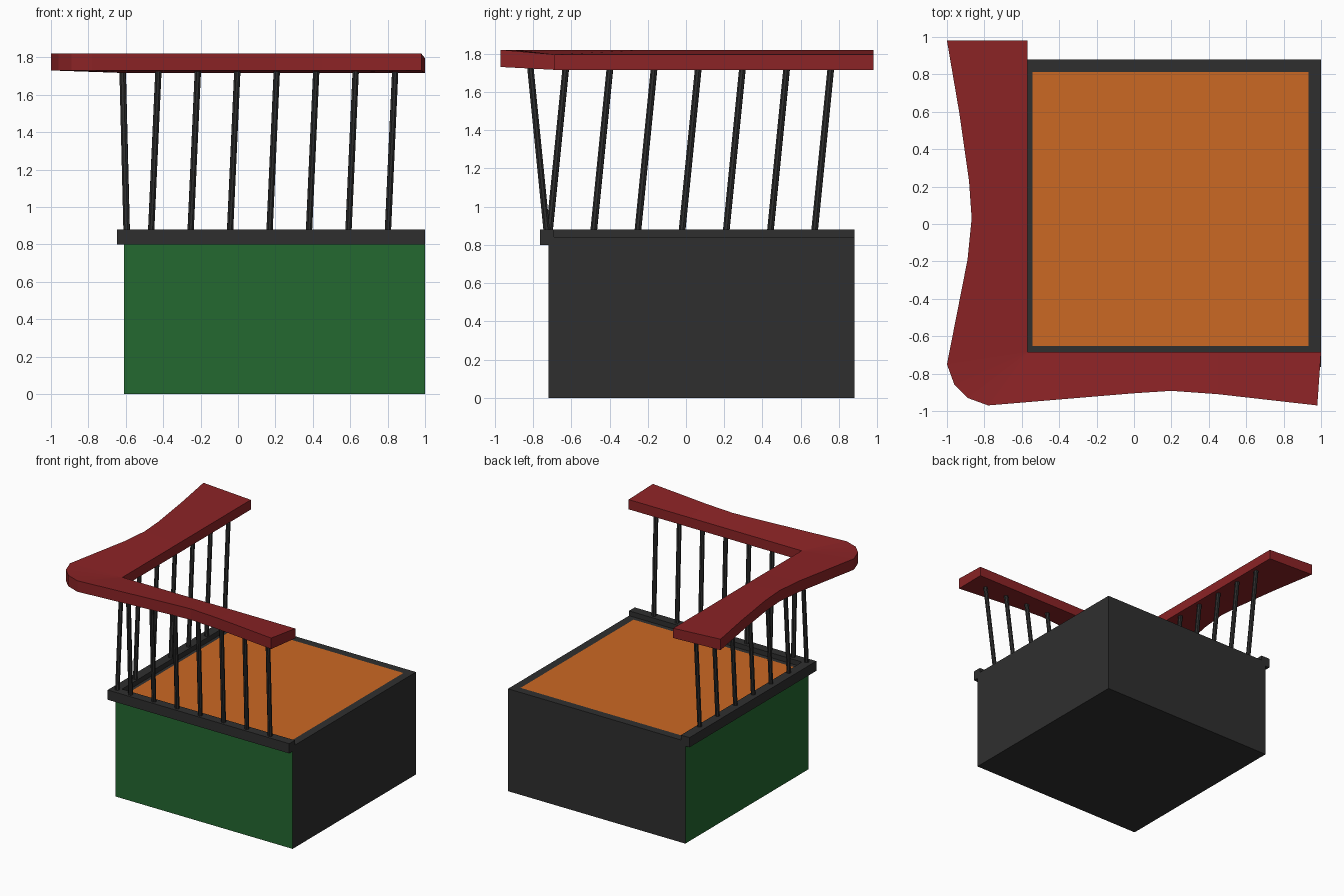
import bpy, bmesh
from mathutils import Vector

cube = bpy.data.objects.get("Cube")
if cube:
    bpy.data.objects.remove(cube, do_unlink=True)


def material(name, rgb):
    m = bpy.data.materials.new(name)
    m.use_nodes = True
    m.diffuse_color = (*rgb, 1)
    m.node_tree.nodes["Principled BSDF"].inputs["Base Color"].default_value = (*rgb, 1)
    return m


charcoal = material("charcoal", (0.028, 0.028, 0.028))
green = material("green", (0.017, 0.138, 0.03))
orange = material("orange", (0.6, 0.138, 0.017))
red = material("red", (0.26, 0.017, 0.019))


def finish(name, bm, *mats):
    bmesh.ops.recalc_face_normals(bm, faces=bm.faces)
    mesh = bpy.data.meshes.new(name)
    bm.to_mesh(mesh)
    bm.free()
    for m in mats:
        mesh.materials.append(m)
    obj = bpy.data.objects.new(name, mesh)
    bpy.context.collection.objects.link(obj)
    return obj


def prism(bm, outline, z0, z1):
    base = bm.faces.new([bm.verts.new((x, y, z0)) for x, y in outline])
    new = bmesh.ops.extrude_face_region(bm, geom=[base])["geom"]
    verts = [v for v in new if isinstance(v, bmesh.types.BMVert)]
    bmesh.ops.translate(bm, verts=verts, vec=(0, 0, z1 - z0))


LEFT, RIGHT, FRONT, BACK = -0.61, 1.0, -0.72, 0.88

# Platform block: green outer walls, orange floor inset in the top
bm = bmesh.new()
prism(bm, [(LEFT, FRONT), (RIGHT, FRONT), (RIGHT, BACK), (LEFT, BACK)], 0, 0.84)
bmesh.ops.recalc_face_normals(bm, faces=bm.faces)
bm.normal_update()
for f in bm.faces:
    f.material_index = 1 if f.normal.x < -0.5 or f.normal.y < -0.5 else 0
top = [f for f in bm.faces if f.normal.z > 0.5]
bmesh.ops.inset_individual(bm, faces=top, thickness=0.095)
top[0].material_index = 2
finish("platform", bm, charcoal, green, orange)

# L-shaped kerb under the railing
bm = bmesh.new()
prism(bm, [(-0.648, -0.764), (RIGHT, -0.764), (RIGHT, -0.69),
           (-0.57, -0.69), (-0.57, BACK), (-0.648, BACK)], 0.8, 0.88)
finish("kerb", bm, charcoal)

# Handrail: pairs of outer and inner points, the outer edge lifted
IX, IY = -0.57, -0.685
side = [(-1, 0.98), (-0.935, 0.6), (-0.882, 0.23), (-0.868, 0.03), (-0.89, -0.19), (-1, -0.75)]
corner = [(-0.96, -0.86), (-0.89, -0.93)]
front = [(-0.78, -0.97), (0, -0.905), (0.2, -0.892), (0.45, -0.91), (0.98, -0.97)]
pairs = [(p, (IX, max(p[1], IY))) for p in side]
pairs += [(p, (IX, IY)) for p in corner]
pairs += [(p, (max(p[0], IX), IY)) for p in front]
pairs[-1] = (front[-1], (1.0, IY))

bm = bmesh.new()
rings = []
for (ox, oy), (ix, iy) in pairs:
    rings.append([bm.verts.new(c) for c in (
        (ox, oy, 1.73), (ox, oy, 1.82), (ix, iy, 1.795), (ix, iy, 1.715))])
for a, b in zip(rings, rings[1:]):
    for i in range(4):
        j = (i + 1) % 4
        bm.faces.new((a[i], a[j], b[j], b[i]))
bm.faces.new(rings[0])
bm.faces.new(rings[-1])
bmesh.ops.remove_doubles(bm, verts=bm.verts, dist=0.0001)
finish("handrail", bm, red)


# Leaning spindles
def spindle(name, foot, head, radius=0.018):
    foot, head = Vector(foot), Vector(head)
    axis = head - foot
    bm = bmesh.new()
    bmesh.ops.create_cone(bm, cap_ends=True, segments=8, radius1=radius,
                          radius2=radius, depth=axis.length)
    rot = axis.to_track_quat("Z", "Y").to_matrix().to_4x4()
    bmesh.ops.transform(bm, matrix=rot, verts=bm.verts)
    bmesh.ops.translate(bm, verts=bm.verts, vec=(foot + head) / 2)
    finish(name, bm, charcoal)


for i in range(7):
    x = -0.465 + 0.211 * i
    spindle(f"front_spindle_{i + 1}", (x, -0.727, 0.86), (x + 0.04, -0.815, 1.74))
    y = -0.715 + 0.231 * i
    spindle(f"side_spindle_{i + 1}", (-0.595, y, 0.86), (-0.617, y + 0.088, 1.74))
